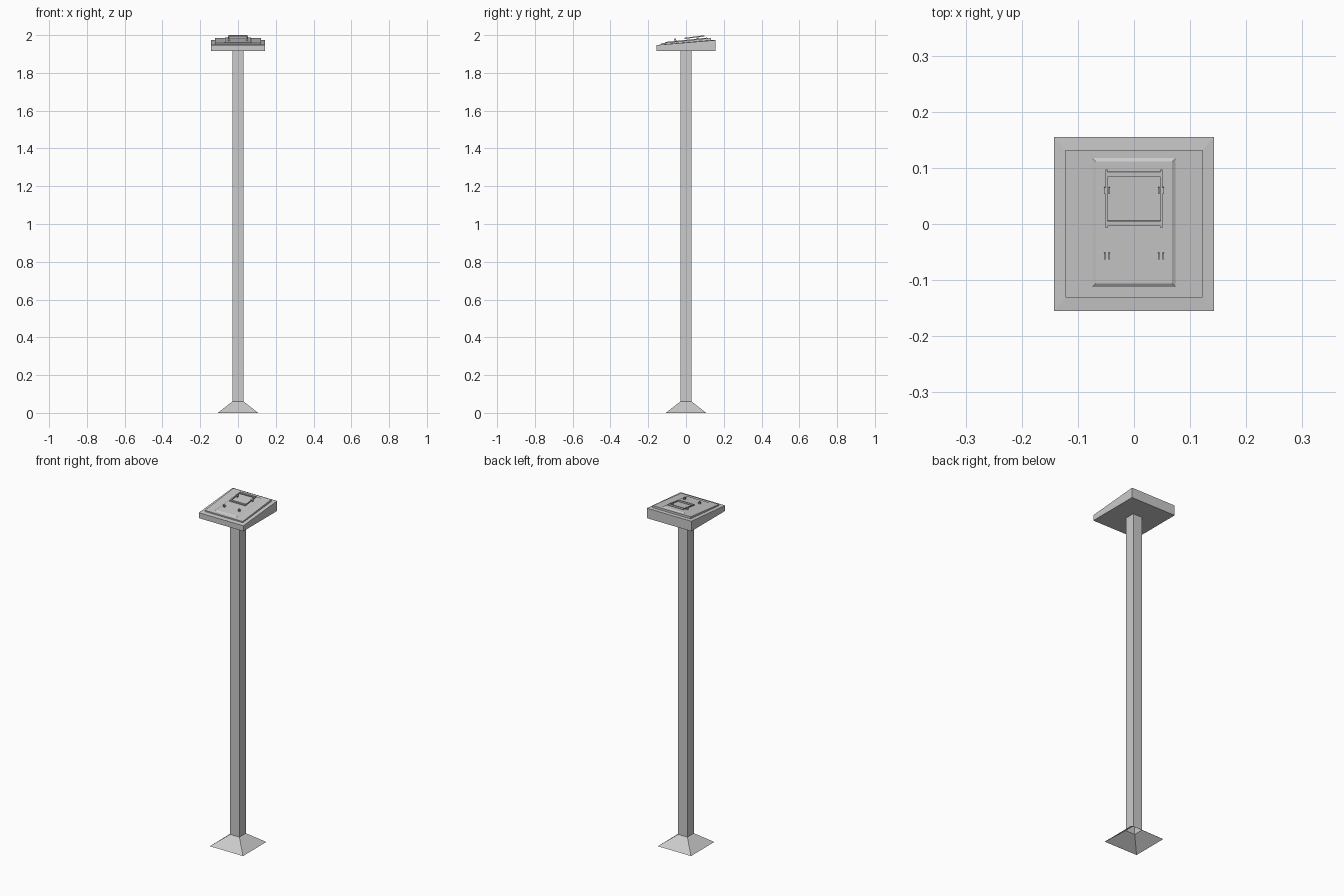
import bpy, math

if "Cube" in bpy.data.objects:
    bpy.data.objects.remove(bpy.data.objects["Cube"])


def loft(name, rings, cap_low=True, cap_high=True):
    """Stack of rectangular rings (half_x, y0, y1, z_at_y0, z_at_y1)."""
    verts, faces = [], []
    for hx, y0, y1, z0, z1 in rings:
        verts += [(-hx, y0, z0), (hx, y0, z0), (hx, y1, z1), (-hx, y1, z1)]
    for r in range(len(rings) - 1):
        a = r * 4
        for i in range(4):
            j = (i + 1) % 4
            faces.append((a + i, a + j, a + 4 + j, a + 4 + i))
    if cap_low:
        faces.append((3, 2, 1, 0))
    if cap_high:
        n = len(verts)
        faces.append((n - 4, n - 3, n - 2, n - 1))
    me = bpy.data.meshes.new(name)
    me.from_pydata(verts, [], faces)
    ob = bpy.data.objects.new(name, me)
    bpy.context.collection.objects.link(ob)
    return ob


def box(name, loc, size, tilt=0.0):
    bpy.ops.mesh.primitive_cube_add(size=1, location=loc, rotation=(tilt, 0, 0))
    ob = bpy.context.object
    ob.name = name
    ob.scale = size
    return ob


def top(y):
    """Height of the sloping panel at y."""
    return 1.971 + 0.105 * y


def sloped(hx, y0, y1, lift):
    return (hx, y0, y1, top(y0) + lift, top(y1) + lift)


# Flared foot and hollow square post, open underneath
loft("base_foot", [(0.107, -0.107, 0.107, 0, 0),
                   (0.03, -0.03, 0.03, 0.06, 0.06)], False, False)
loft("post", [(0.03, -0.03, 0.03, 0.06, 0.06),
              (0.03, -0.03, 0.03, 1.918, 1.918)], False, False)

# Wedge-shaped head with a mitred border and a raised panel
loft("head", [(0.143, -0.155, 0.155, 1.915, 1.915),
              (0.143, -0.155, 0.155, 1.947, 1.973),
              (0.122, -0.131, 0.132, 1.950, 1.973),
              sloped(0.122, -0.131, 0.132, 0)])

# Bevelled plate on the panel
loft("face_plate", [sloped(0.076, -0.114, 0.119, -0.001),
                    sloped(0.068, -0.106, 0.111, 0.004)])

# Paired prongs, front and back, mirrored left and right
tilt = math.atan(0.105)
for side in (-1, 1):
    for y in (-0.057, 0.06):
        for dx in (-0.004, 0.004):
            box("prong", (side * 0.048 + dx, y, top(y) + 0.009),
                (0.003, 0.011, 0.014), tilt)

# Raised holder frame, steeper than the panel
ft = math.atan(0.13)
for side in (-1, 1):
    box("frame_side", (side * 0.049, 0.045, 1.9895), (0.004, 0.105, 0.006), ft)
for y in (0.001, 0.089):
    box("frame_rail", (0, y, 1.9895 + 0.13 * (y - 0.045)), (0.098, 0.009, 0.008), ft)
